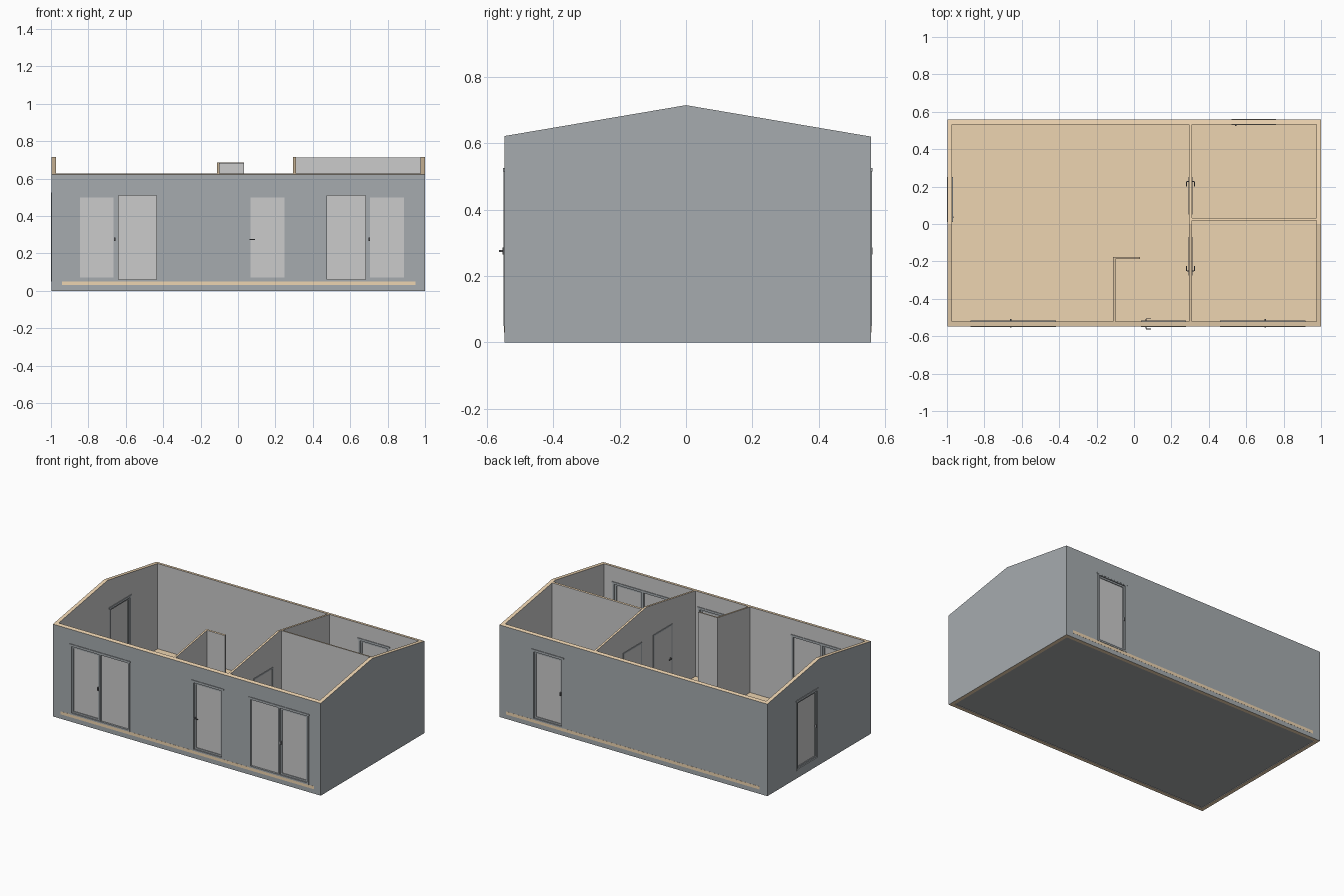
import bpy, bmesh

if "Cube" in bpy.data.objects:
    bpy.data.objects.remove(bpy.data.objects["Cube"])


def mat(name, rgb):
    m = bpy.data.materials.new(name)
    m.diffuse_color = (*rgb, 1)
    m.use_nodes = True
    m.node_tree.nodes["Principled BSDF"].inputs["Base Color"].default_value = m.diffuse_color
    return m


SLATE = mat("slate", (0.38, 0.41, 0.43))
TAN = mat("tan", (0.85, 0.66, 0.44))
GREY = mat("plain_grey", (0.8, 0.8, 0.8))
DARK = mat("dark_metal", (0.15, 0.15, 0.16))
UNDER = mat("underside", (0.38, 0.39, 0.4))

X0, X1, Y0, Y1 = -0.997, 1.0, -0.547, 0.558      # outer faces
IX0, IX1, IY0, IY1 = -0.972, 0.975, -0.521, 0.533  # inner faces
FLOOR = 0.05


def roof(y):
    return 0.715 - 0.17 * abs(y)


def finish(name, bm, *mats):
    bmesh.ops.recalc_face_normals(bm, faces=bm.faces)
    me = bpy.data.meshes.new(name)
    bm.to_mesh(me)
    bm.free()
    ob = bpy.data.objects.new(name, me)
    bpy.context.collection.objects.link(ob)
    for m in mats:
        me.materials.append(m)
    return ob


def boxes(name, axis, items, *mats):
    """Boxes given as (u0, u1, z0, z1, d0, d1): u along the wall, d through it."""
    bm = bmesh.new()
    for u0, u1, z0, z1, d0, d1 in items:
        verts = bmesh.ops.create_cube(bm, size=1)["verts"]
        for v in verts:
            u = u1 if v.co.x > 0 else u0
            d = d1 if v.co.y > 0 else d0
            z = z1 if v.co.z > 0 else z0
            v.co = (u, d, z) if axis == "x" else (d, u, z)
    return finish(name, bm, *mats)


def gable(name, x0, x1, y0, y1, z0, *mats):
    """Wall profile under the roof slope, extruded along x."""
    prof = [(y0, z0), (y1, z0), (y1, roof(y1))]
    if y0 < 0 < y1:
        prof.append((0, roof(0)))
    prof.append((y0, roof(y0)))
    bm = bmesh.new()
    f = bm.faces.new([bm.verts.new((x0, y, z)) for y, z in prof])
    ext = bmesh.ops.extrude_face_region(bm, geom=[f])["geom"]
    for v in ext:
        if isinstance(v, bmesh.types.BMVert):
            v.co.x = x1
    return finish(name, bm, *mats)


def cut(ob, cutter):
    m = ob.modifiers.new("cut", "BOOLEAN")
    m.operation, m.solver, m.object = "DIFFERENCE", "EXACT", cutter
    bpy.context.view_layer.objects.active = ob
    bpy.ops.object.modifier_apply(modifier=m.name)
    bpy.data.objects.remove(cutter)


def paint(ob):
    """Slate outside, tan cut edges, grey inside."""
    ob.data.materials.clear()
    for m in (GREY, SLATE, TAN):
        ob.data.materials.append(m)
    for p in ob.data.polygons:
        c, n = p.center, p.normal
        outer = (c.x < X0 + .002 or c.x > X1 - .002 or c.y < Y0 + .002 or c.y > Y1 - .002)
        edge = abs(n.z) > 0.9 and (c.z > 0.58 or c.z < 0.01)
        p.material_index = 2 if edge else 1 if outer else 0


def ring(u0, u1, z0, z1, w, d0, d1):
    return [(u0, u0 + w, z0, z1, d0, d1), (u1 - w, u1, z0, z1, d0, d1),
            (u0 + w, u1 - w, z0, z0 + w, d0, d1), (u0 + w, u1 - w, z1 - w, z1, d0, d1)]


def opening(wall, name, axis, u0, u1, d0, d1):
    cut(wall, boxes("cutter", axis, [(u0 + .002, u1 - .002, FLOOR + .002, .518, d0 - .02, d1 + .02)]))
    # casing with a slightly wider head cap
    boxes(name + "_frame", axis, ring(u0, u1, FLOOR, .52, .011, d0 - .003, d1 + .003)
          + [(u0 - .006, u1 + .006, .515, .525, d0 - .004, d1 + .004)], SLATE)


def leaf(name, axis, u0, u1, d0, d1):
    m = (d0 + d1) / 2
    boxes(name + "_leaf", axis, ring(u0, u1, .06, .51, .012, m - .008, m + .008), SLATE)
    boxes(name + "_glass", axis, [(u0 + .01, u1 - .01, .07, .5, m - .003, m + .003)], GREY)


def lever(name, axis, u, turn, d0, d1, reach=.012):
    """Lever handle on both faces, joined by a spindle."""
    a, b = sorted((u, u + turn * .028))
    z = .275
    boxes(name + "_handle", axis, [(u - .003, u + .003, z - .003, z + .003, d0 - reach, d1 + reach),
                                   (a, b, z - .003, z + .003, d0 - reach - .004, d0 - reach),
                                   (a, b, z - .003, z + .003, d1 + reach, d1 + reach + .004)], DARK)


# outer shell and floor
shell = gable("outer_walls", X0, X1, Y0, Y1, 0)
cut(shell, boxes("cutter", "x", [(IX0, IX1, -.1, 1, IY0, IY1)]))
floor = boxes("floor", "x", [(IX0, IX1, .004, FLOOR, IY0, IY1)], TAN, UNDER)
for p in floor.data.polygons:
    p.material_index = 1 if p.normal.z < -.5 else 0
boxes("floor_edge_strips", "x", [(-.94, .95, .03, .05, Y0 - .0008, Y0 + .002),
                                 (-.94, .95, .03, .05, Y1 - .002, Y1 + .0008)], TAN)

# inner partitions
PX0, PX1 = .295, .309
cross = gable("cross_partition", PX0, PX1, IY0, IY1, FLOOR)
rooms = [cross,
         gable("bedroom_partition", PX1, IX1, .02, .032, FLOOR),
         gable("entry_partition", -.112, -.1, IY0, -.177, FLOOR),
         gable("entry_return", -.1, .033, -.188, -.177, FLOOR)]

# double front doors, mirrored: one fixed pane and one moving leaf
for side, s, c in (("left", 1, 0), ("right", -1, .042)):
    def fx(a, b):
        return sorted((s * a + c, s * b + c))
    n = "double_door_" + side
    opening(shell, n, "x", *fx(-.869, -.424), Y0, IY0)
    leaf(n, "x", *fx(-.858, -.653), Y0, IY0)
    m = (Y0 + IY0) / 2
    boxes(n + "_post", "x", [(*fx(-.653, -.64), .06, .51, Y0 - .002, IY0 + .002)], SLATE)
    boxes(n + "_fixed_glass", "x", [(*fx(-.645, -.43), .058, .512, m - .003, m + .003)], GREY)
    boxes(n + "_grip", "x", [(*fx(-.664, -.656), .265, .286, Y0 - .006, IY0 + .012)], DARK)

# single glazed doors: front, back and left side
for n, axis, u0, u1, d0, d1 in (("front_door", "x", .043, .272, Y0, IY0),
                                ("back_door", "x", .526, .754, IY1, Y1),
                                ("side_door", "y", .018, .246, X0, IX0)):
    opening(shell, n, axis, u0, u1, d0, d1)
    leaf(n, axis, u0 + .011, u1 - .011, d0, d1)
lever("front_door", "x", .064, 1, Y0, IY0)
boxes("back_door_grip", "x", [(.541, .549, .265, .286, IY1 - .008, Y1 + .004)], DARK)
boxes("side_door_grip", "y", [(.033, .041, .265, .286, X0 - .003, IX0 + .006)], DARK)

# inner doors in the cross partition
for n, u0, u1, h, t in (("inner_door_back", .05, .25, .228, -1), ("inner_door_front", -.275, -.07, -.252, 1)):
    cut(cross, boxes("cutter", "y", [(u0 + .002, u1 - .002, FLOOR + .002, .498, PX0 - .02, PX1 + .02)]))
    boxes(n + "_frame", "y", ring(u0, u1, FLOOR, .5, .01, PX0 - .003, PX1 + .003), SLATE)
    boxes(n + "_panel", "y", [(u0 + .008, u1 - .008, .058, .492, PX0 + .003, PX1 - .003)], GREY)
    lever(n, "y", h, t, PX0, PX1)

for wall in [shell] + rooms:
    paint(wall)
